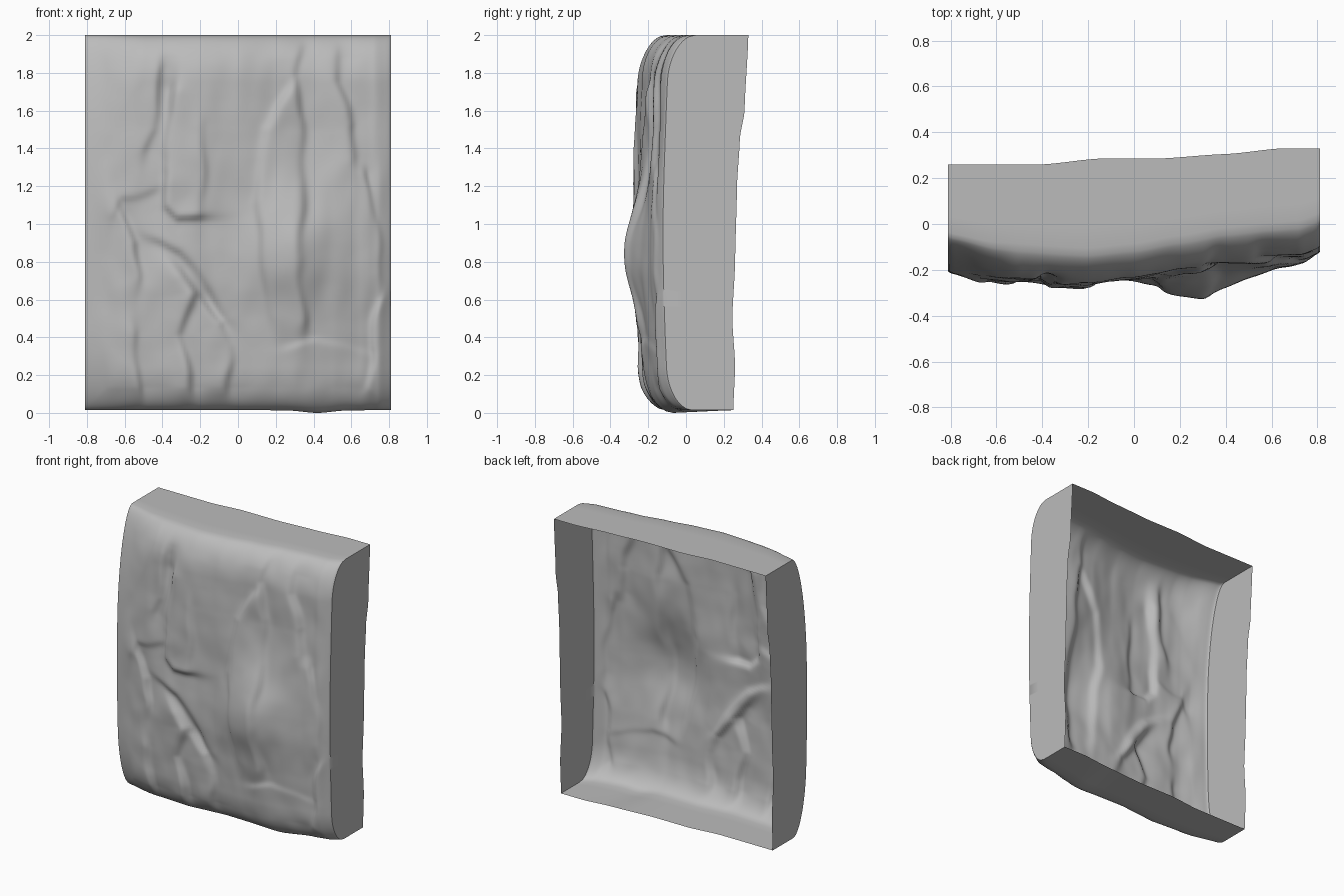
import bpy, bmesh, math
from mathutils import Vector, noise

cube = bpy.data.objects.get("Cube")
if cube:
    bpy.data.objects.remove(cube)

HALF, LOW, HIGH = 0.81, 0.014, 2.0
COLS, ROWS = 130, 150


def interp(points, t):
    """Smooth interpolation through (position, value) pairs."""
    if t <= points[0][0]:
        return points[0][1]
    for (a, va), (b, vb) in zip(points, points[1:]):
        if t <= b:
            k = (t - a) / (b - a)
            return va + (vb - va) * k * (.5 + k * (1.5 - k))
    return points[-1][1]


# Cross-sections of the slab: front face across x, rim across x and up z
UPPER = [(-.81, -.19), (-.6, -.23), (-.2, -.255), (0, -.235), (.2, -.2),
         (.4, -.165), (.6, -.145), (.72, -.135), (.81, -.105)]
LOWER = [(-.81, -.195), (-.6, -.23), (-.3, -.245), (0, -.22), (.3, -.225),
         (.5, -.195), (.65, -.165), (.74, -.145), (.81, -.11)]
RIM_X = [(-.81, .26), (-.4, .26), (-.15, .285), (.1, .285), (.4, .305), (.65, .33), (.81, .33)]
RIM_Z = [(0, -.08), (.25, -.07), (.5, -.085), (.8, -.07), (1.2, -.06), (1.45, -.045), (1.6, -.02), (2, 0)]

# Rock faults: path (x, z), drop on the +x side when heading down, reach
FAULTS = [
    ([(-.41, 1.8), (-.43, 1.5), (-.47, 1.4)], .018, .07),
    ([(-.34, 1.7), (-.4, 1.3), (-.38, 1.1), (-.32, 1.03), (-.2, 1.04)], -.026, .07),
    ([(-.18, 1.08), (-.17, 1.25), (-.19, 1.5)], -.012, .09),
    ([(-.65, 1.05), (-.62, 1.15), (-.45, 1.18)], -.009, .06),
    ([(-.6, 1.05), (-.54, .9), (-.53, .7)], .022, .08),
    ([(-.42, .9), (-.3, .83), (-.16, .65), (-.05, .5)], -.014, .08),
    ([(-.3, .72), (-.24, .63), (-.31, .4), (-.25, .2), (-.22, .06)], .028, .08),
    ([(-.2, .6), (-.08, .5), (-.04, .36), (-.05, .1)], .02, .07),
    ([(-.54, .4), (-.52, .06)], .018, .06),
    ([(.25, 1.7), (.12, 1.5), (.1, 1.1), (.14, .8), (.16, .5)], -.014, .09),
    ([(.33, 1.92), (.3, 1.78), (.34, 1.55), (.35, 1.2), (.33, .85), (.35, .5)], .018, .08),
    ([(.53, 1.92), (.54, 1.75), (.61, 1.55), (.62, 1.35)], .018, .08),
    ([(.68, 1.25), (.74, 1.0), (.76, .75)], .018, .06),
    ([(.76, .6), (.7, .35), (.7, .12)], -.022, .06),
    ([(.28, .36), (.42, .4), (.62, .34)], .006, .08),
]


def fault(x, z, path, drop, reach):
    """Signed step across the nearest segment, fading with distance."""
    p = Vector((x, z))
    best, side = 9, 0
    for a, b in zip(path, path[1:]):
        a, b = Vector(a), Vector(b)
        d = b - a
        k = max(0, min(1, (p - a).dot(d) / d.length_squared))
        dist = (p - a - d * k).length
        if dist < best:
            best = dist
            side = (p - a).dot(Vector((-d.y, d.x)).normalized())
    if best > reach * 5:
        return 0
    return drop * math.tanh(side / .025) * math.exp(-best / reach)


def ellipse(d, reach, depth):
    """Rounding of an edge at distance d."""
    if d >= reach:
        return 0
    return depth * (1 - math.sqrt(max(0, 1 - (1 - d / reach) ** 2)))


def face_y(x, z):
    high = interp([(.9, 0), (1.5, 1)], z)
    y = interp(LOWER, x) * (1 - high) + interp(UPPER, x) * high
    # Broad swellings: the low boss, and the middle of the slab
    y -= .075 * math.exp(-((x - .28) / .21) ** 2 - ((z - .84) / .25) ** 2)
    y -= .03 * math.sin(math.pi * z / 2) - .01
    # Faults follow wandering lines of uneven strength
    wx = x + .03 * noise.noise(Vector((x * 3, 1, z * 5)))
    wz = z + .04 * noise.noise(Vector((x * 5, 9, z * 3)))
    strength = 1 + .7 * noise.noise(Vector((x * 4, 5, z * 4)))
    relief = strength * sum(fault(wx, wz, *f) for f in FAULTS)
    relief += .012 * noise.noise(Vector((x * 4, 3, z * 2.2)))
    relief += .005 * noise.noise(Vector((x * 10, 7, z * 6)))
    edge = min(HALF - abs(x), HIGH - z, z - LOW)
    y += relief * min(1, max(0, edge / .12))
    # The border at -x curves back over a longer height
    top = ellipse(HIGH - z, interp([(-.81, .75), (-.5, .25)], x), .14)
    bottom = ellipse(z - LOW, interp([(-.81, .45), (-.55, .23)], x), .13)
    return y + max(top, bottom) + ellipse(HALF - abs(x), .03, .008)


def spread(i, n):
    """Sample positions from -1 to 1, closer together at the ends."""
    t = 2 * i / n - 1
    return .5 * t + .5 * math.sin(t * math.pi / 2)


bm = bmesh.new()
grid = []
for j in range(ROWS + 1):
    z = (HIGH + LOW) / 2 + (HIGH - LOW) / 2 * spread(j, ROWS)
    row = []
    for i in range(COLS + 1):
        x = HALF * spread(i, COLS)
        dip = .015 * math.exp(-((x - .42) / .1) ** 2) * max(0, 1 - z / .2)
        row.append(bm.verts.new((x, face_y(x, z), z - dip)))
    grid.append(row)
for low, high in zip(grid, grid[1:]):
    for i in range(COLS):
        bm.faces.new((low[i], low[i + 1], high[i + 1], high[i]))

# Side walls run from the relief border back to the open rim
border = grid[0][:-1] + [r[-1] for r in grid[:-1]] + grid[-1][:0:-1] + [r[0] for r in grid[:0:-1]]
last = border
for k in (.25, .5, .75, 1):
    ring = []
    for v in border:
        x, y, z = v.co
        rim = interp(RIM_X, x) + interp(RIM_Z, z)
        flat_z = max(z, LOW)
        ring.append(bm.verts.new((x, y + (rim - y) * k, z + (flat_z - z) * k)))
    for n in range(len(ring)):
        m = (n + 1) % len(ring)
        bm.faces.new((last[m], last[n], ring[n], ring[m]))
    last = ring

mesh = bpy.data.meshes.new("rock_panel")
bm.to_mesh(mesh)
bm.free()
panel = bpy.data.objects.new("rock_panel", mesh)
bpy.context.collection.objects.link(panel)

# Plain grey stone
stone = bpy.data.materials.new("grey_stone")
stone.use_nodes = True
grey = (.5, .5, .5, 1)
stone.diffuse_color = grey
stone.node_tree.nodes["Principled BSDF"].inputs["Base Color"].default_value = grey
mesh.materials.append(stone)

bpy.ops.object.select_all(action='DESELECT')
panel.select_set(True)
bpy.context.view_layer.objects.active = panel
bpy.ops.object.shade_smooth_by_angle(angle=math.radians(40))
